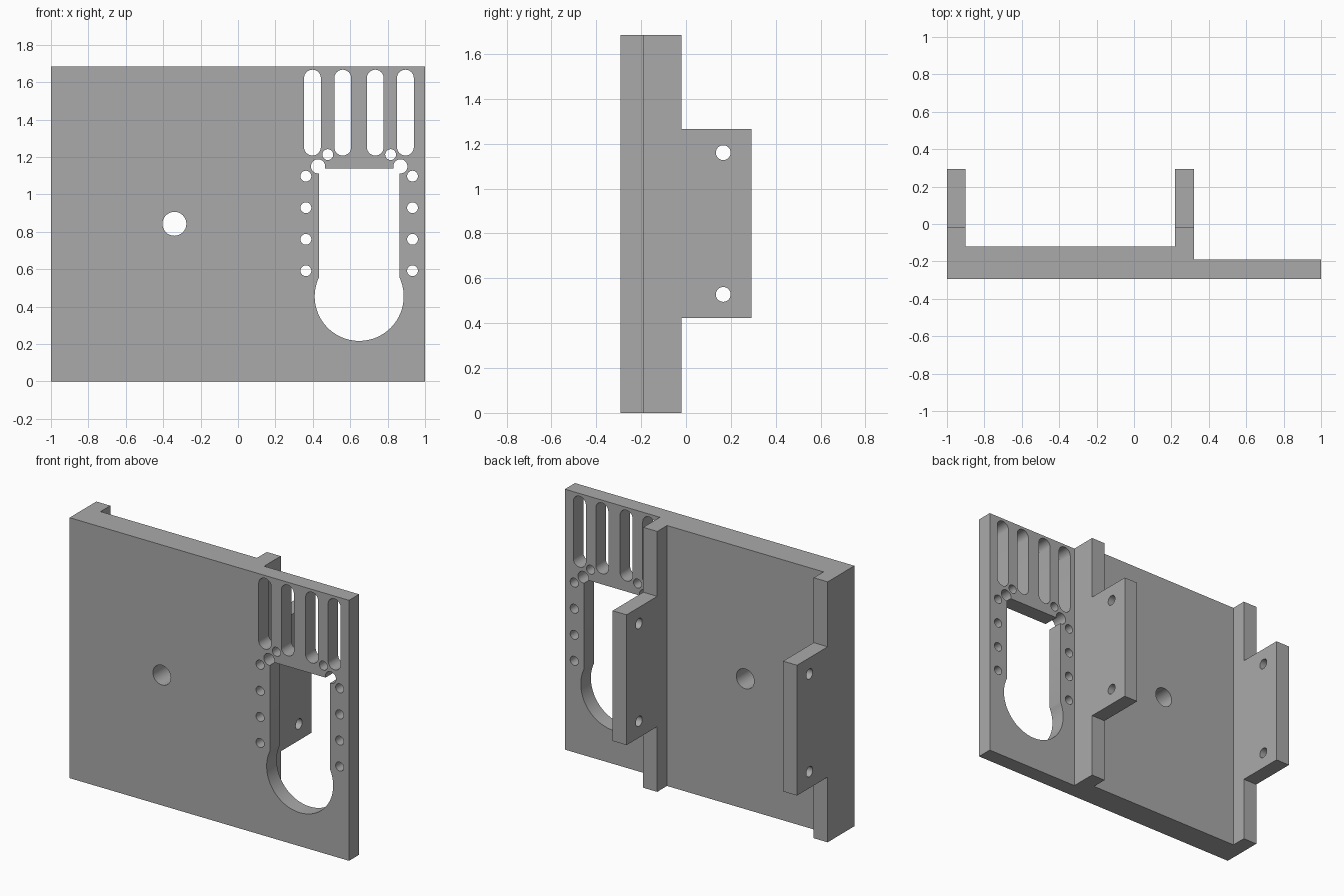
import bpy, bmesh, math
from mathutils import Vector

if "Cube" in bpy.data.objects:
    bpy.data.objects.remove(bpy.data.objects["Cube"], do_unlink=True)

HEIGHT, FRONT, BACK = 1.685, -0.293, 0.293
THICK, THIN, RIB = -0.12, -0.19, -0.02   # rear faces of the plate and ribs

grey = bpy.data.materials.new("plain grey")
grey.use_nodes = True
grey.diffuse_color = (0.4, 0.4, 0.4, 1)
grey.node_tree.nodes["Principled BSDF"].inputs["Base Color"].default_value = (0.4, 0.4, 0.4, 1)


def prism(name, outline, axis, start, end):
    """Extrude a closed 2D outline along one axis."""
    def place(a, b):
        return {"x": (start, a, b), "y": (a, start, b), "z": (a, b, start)}[axis]
    bm = bmesh.new()
    face = bm.faces.new([bm.verts.new(place(a, b)) for a, b in outline])
    shift = Vector([end - start if axis == k else 0 for k in "xyz"])
    made = bmesh.ops.extrude_face_region(bm, geom=[face])["geom"]
    bmesh.ops.translate(bm, vec=shift, verts=[v for v in made if isinstance(v, bmesh.types.BMVert)])
    bmesh.ops.recalc_face_normals(bm, faces=bm.faces)
    mesh = bpy.data.meshes.new(name)
    bm.to_mesh(mesh)
    bm.free()
    mesh.materials.append(grey)
    obj = bpy.data.objects.new(name, mesh)
    bpy.context.collection.objects.link(obj)
    return obj


def arc(cx, cy, r, a0, a1, n):
    return [(cx + r * math.cos(a0 + (a1 - a0) * i / n),
             cy + r * math.sin(a0 + (a1 - a0) * i / n)) for i in range(n + 1)]


def circle(cx, cy, r, n=32):
    return arc(cx, cy, r, 0, 2 * math.pi, n)[:-1]


def slot(cx, z0, z1, r):
    return arc(cx, z1 - r, r, 0, math.pi, 16) + arc(cx, z0 + r, r, math.pi, 2 * math.pi, 16)


def activate(obj):
    bpy.ops.object.select_all(action="DESELECT")
    obj.select_set(True)
    bpy.context.view_layer.objects.active = obj


def cut(obj, outline, axis, start, end):
    """Cut a straight opening through a part."""
    cutter = prism("cutter", outline, axis, start, end)
    cutter.hide_render = True
    mod = obj.modifiers.new("opening", "BOOLEAN")
    mod.operation, mod.solver, mod.object = "DIFFERENCE", "EXACT", cutter
    activate(obj)
    bpy.ops.object.modifier_apply(modifier=mod.name)
    bpy.data.objects.remove(cutter, do_unlink=True)


# Main plate, thinner on the slotted side
plate = prism("plate", [(-1, FRONT), (1, FRONT), (1, THIN), (0.32, THIN),
                        (0.32, THICK), (-1, THICK)], "z", 0, HEIGHT)

# Keyhole opening: rectangle running into a large round
MID, HALF, R = 0.648, 0.215, 0.238
a = math.acos(HALF / R)
keyhole = arc(MID, 0.455, R, math.pi - a, 2 * math.pi + a, 56)
keyhole += [(MID + HALF, 1.14), (MID - HALF, 1.14)]

openings = [keyhole, circle(-0.34, 0.843, 0.064)]
openings += [slot(x, 1.208, 1.667, 0.045) for x in (0.398, 0.56, 0.734, 0.895)]
# Mirrored holes either side of the keyhole
for s in (-1, 1):
    openings.append(circle(MID + s * 0.22, 1.15, 0.038))
    openings.append(circle(MID + s * 0.168, 1.213, 0.029))
    openings += [circle(MID + s * 0.285, z, 0.029) for z in (0.592, 0.76, 0.929, 1.098)]
for outline in openings:
    cut(plate, outline, "y", FRONT - 0.1, 0)

# Rear flanges: full-height rib with a projecting mounting tab
tab = [(THICK, 0), (RIB, 0), (RIB, 0.422), (BACK, 0.422), (BACK, 1.265),
       (RIB, 1.265), (RIB, HEIGHT), (THICK, HEIGHT)]
flanges = []
for name, x0, x1 in (("outer_flange", -1, -0.9), ("inner_flange", 0.22, 0.32)):
    flange = prism(name, tab, "x", x0, x1)
    for z in (0.528, 1.16):
        cut(flange, circle(0.166, z, 0.033), "x", x0 - 0.05, x1 + 0.05)
    flanges.append(flange)

# Smooth hole walls, crisp edges
for obj in [plate] + flanges:
    activate(obj)
    bpy.ops.object.shade_smooth_by_angle(angle=math.radians(30))
